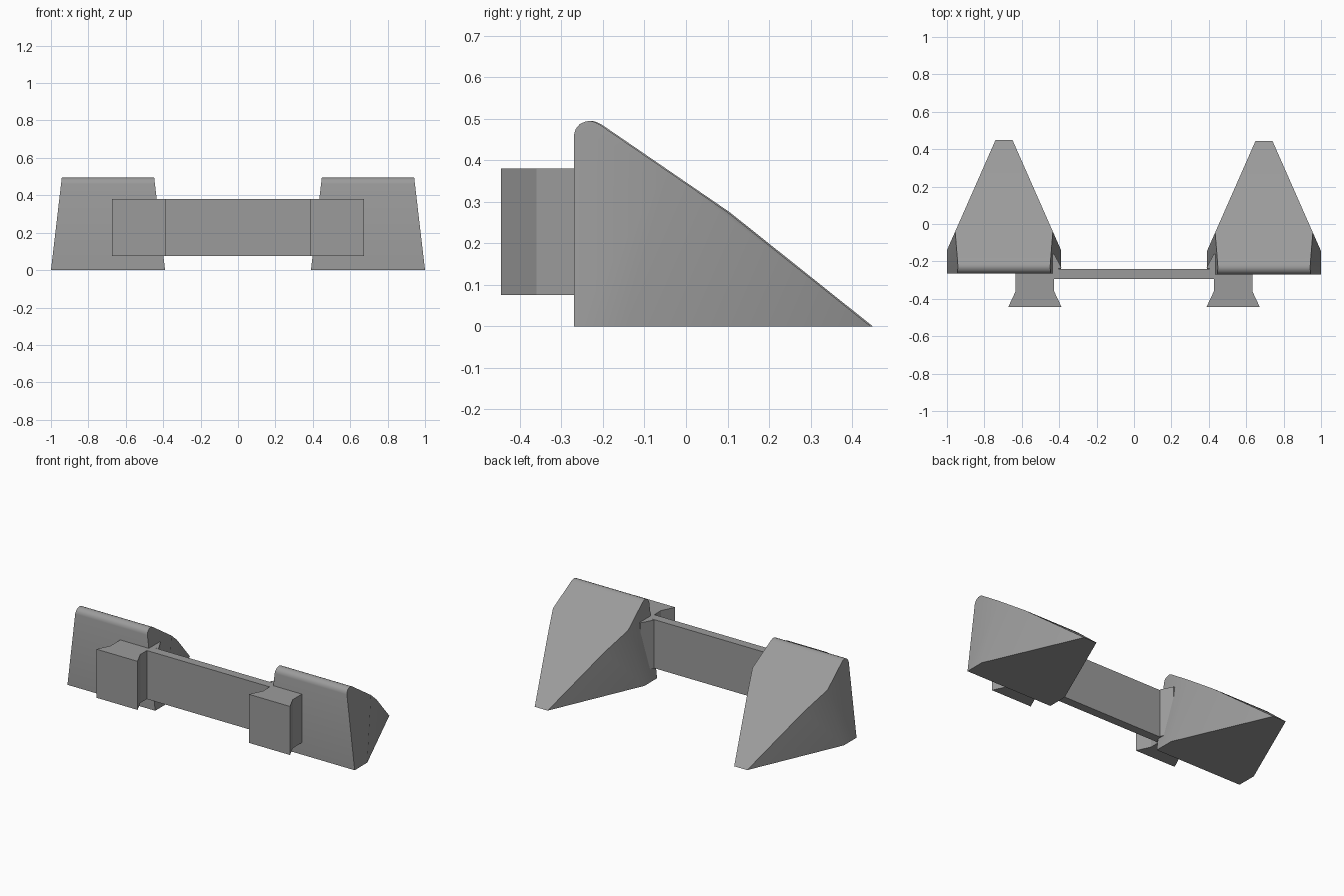
import bpy, bmesh
from mathutils import Vector

if "Cube" in bpy.data.objects:
    bpy.data.objects.remove(bpy.data.objects["Cube"])

grey = bpy.data.materials.new("mid_grey")
grey.diffuse_color = (0.33, 0.33, 0.33, 1)
grey.use_nodes = True
grey.node_tree.nodes["Principled BSDF"].inputs["Base Color"].default_value = grey.diffuse_color


def prism(points):
    """bmesh of a closed outline of 3D points, plus a helper extrusion vector."""
    bm = bmesh.new()
    face = bm.faces.new([bm.verts.new(p) for p in points])
    return bm, face


def extrude(bm, face, vec):
    new = bmesh.ops.extrude_face_region(bm, geom=[face])["geom"]
    bmesh.ops.translate(bm, vec=vec, verts=[g for g in new if isinstance(g, bmesh.types.BMVert)])
    bmesh.ops.recalc_face_normals(bm, faces=bm.faces)


def finish(bm, name, loc=(0, 0, 0), smooth=False):
    bmesh.ops.recalc_face_normals(bm, faces=bm.faces)
    mesh = bpy.data.meshes.new(name)
    bm.to_mesh(mesh)
    bm.free()
    mesh.materials.append(grey)
    ob = bpy.data.objects.new(name, mesh)
    ob.location = loc
    bpy.context.collection.objects.link(ob)
    if smooth:
        bpy.ops.object.select_all(action='DESELECT')
        ob.select_set(True)
        bpy.context.view_layer.objects.active = ob
        bpy.ops.object.shade_smooth_by_angle(angle=0.5)
    return ob


def cut(bm, co, no):
    """Slice away everything beyond a plane and cap the opening."""
    geom = bm.verts[:] + bm.edges[:] + bm.faces[:]
    res = bmesh.ops.bisect_plane(bm, geom=geom, plane_co=co, plane_no=no, clear_outer=True)
    edges = [e for e in bm.edges if e.is_boundary]
    bmesh.ops.holes_fill(bm, edges=edges, sides=0)


# Wedge: side profile with a rounded crest, (y, z)
PROFILE = [(-0.27, 0), (-0.27, 0.46), (-0.266, 0.475), (-0.256, 0.487), (-0.243, 0.493),
           (-0.232, 0.495), (-0.22, 0.492), (-0.208, 0.486), (0.1, 0.275), (0.445, 0)]


def wedge(name, x, y):
    bm, face = prism([(-0.305, py, pz) for py, pz in PROFILE])
    extrude(bm, face, (0.61, 0, 0))
    for s in (-1, 1):
        # leaning side, then upright taper towards the narrow rear tip
        cut(bm, (s * 0.305, 0, 0.0), Vector((s * 0.49, 0, 0.0575)))
        cut(bm, (s * 0.305, -0.145, 0), Vector((s * 0.59, 0.26, 0)))
    finish(bm, name, (x, y, 0), smooth=True)


# Post: flared front block with a rear gusset on the inner side, (x, y)
def post(name, cx, inner):
    plan = [(-0.143, -0.445), (0.143, -0.445), (0.103, -0.36), (0.103, -0.245),
            (0.143, -0.235), (0.103, -0.16), (-0.103, -0.16), (-0.103, -0.36)]
    bm, face = prism([(cx + inner * px, py, 0.075) for px, py in plan])
    extrude(bm, face, (0, 0, 0.305))
    finish(bm, name)


for side, s, dy in (("left", -1, 0.005), ("right", 1, 0)):
    wedge(side + "_wedge", s * 0.695, dy)
    post(side + "_post", s * 0.53, -s)

# Cross beam joining both posts
bm, face = prism([(-0.48, -0.295, 0.075), (0.48, -0.295, 0.075),
                  (0.48, -0.24, 0.075), (-0.48, -0.24, 0.075)])
extrude(bm, face, (0, 0, 0.305))
finish(bm, "cross_beam")
